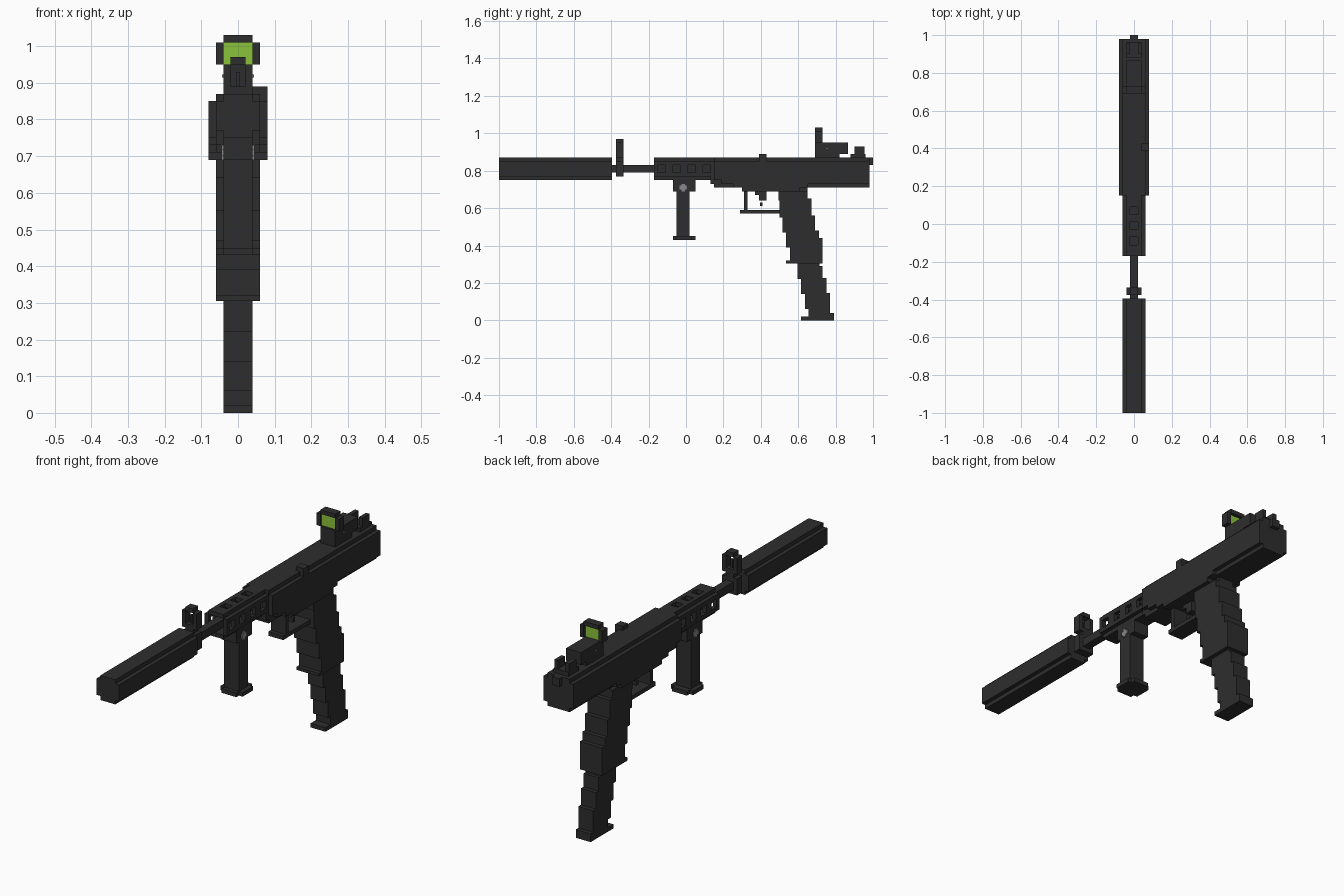
import bpy, bmesh
from mathutils import Matrix


def material(name, rgb):
    m = bpy.data.materials.new(name)
    m.diffuse_color = (*rgb, 1)
    return m


DARK = material("gunmetal", (0.027, 0.027, 0.027))
GREEN = material("lens green", (0.26, 0.54, 0.045))
GREY = material("bolt grey", (0.25, 0.25, 0.25))


def part(name, boxes, mat=DARK):
    """Blocks as (x0, x1, y0, y1, z0, z1) joined in one flat-shaded object."""
    bm = bmesh.new()
    for x0, x1, y0, y1, z0, z1 in boxes:
        m = Matrix.Translation(((x0 + x1) / 2, (y0 + y1) / 2, (z0 + z1) / 2))
        bmesh.ops.create_cube(bm, size=1, matrix=m @ Matrix.Diagonal((x1 - x0, y1 - y0, z1 - z0, 1)))
    me = bpy.data.meshes.new(name)
    bm.to_mesh(me)
    bm.free()
    me.materials.append(mat)
    ob = bpy.data.objects.new(name, me)
    bpy.context.collection.objects.link(ob)
    return ob


def mid(h, *r):
    """Block centred on x = 0 with half width h."""
    return (-h, h, *r)


def pair(x0, x1, *r):
    """Block and its mirror image."""
    return [(x0, x1, *r), (-x1, -x0, *r)]


def slabs(h, steps):
    """Stack of centred blocks from (y0, y1, z0, z1) steps."""
    return [mid(h, *s) for s in steps]


# suppressor with stepped corners, and barrel
part("suppressor", [mid(.06, -1, -.395, .77, .85), mid(.04, -1, -.395, .75, .87)])
part("barrel", [mid(.02, -.4, .15, .79, .83)])

# front sight: post, ring and aiming pin
part("front_sight", [mid(.04, -.375, -.335, .77, .85), mid(.02, -.375, -.335, .77, .89),
                     mid(.02, -.375, -.335, .95, .97), mid(.005, -.36, -.35, .89, .93)]
     + pair(.02, .04, -.375, -.335, .89, .95) + pair(.015, .04, -.375, -.335, .87, .89))

# hollow barrel shroud with vent holes in sides and top
shroud = [mid(.04, -.17, .15, .75, .77)]
shroud += pair(.04, .06, -.17, .15, .77, .79) + pair(.04, .06, -.17, .15, .83, .85)
shroud += pair(.02, .04, -.17, .15, .85, .87)
for c in (-.17, -.09, -.01, .07, .15):
    shroud += pair(.04, .06, max(c - .02, -.17), min(c + .02, .15), .79, .83)
for a, b in ((-.17, -.11), (-.07, -.03), (.01, .05), (.09, .15)):
    shroud.append(mid(.02, a, b, .85, .87))
part("barrel_shroud", shroud)

# receiver: body, top ridge, stepped underside and rear cap
part("receiver", [
    mid(.08, .15, .98, .75, .85), mid(.06, .15, .98, .71, .87),
    mid(.06, .13, .2, .73, .77), mid(.08, .19, .98, .73, .76),
    mid(.08, .25, .65, .71, .74), mid(.08, .30, .61, .69, .72),
    mid(.04, .61, .65, .69, .72), mid(.02, .97, 1, .83, .87)])
part("charging_handle", [(.04, .08, .39, .43, .83, .89)])

# foregrip with mount, foot and through bolt
part("foregrip", [
    mid(.04, -.07, .05, .69, .76), mid(.04, -.05, .02, .44, .70),
    mid(.04, -.07, .05, .43, .45), mid(.06, -.05, .03, .43, .45)])
part("foregrip_bolt", [mid(.045, -.035, .005, .70, .72), mid(.045, -.025, -.005, .69, .73)], GREY)

# trigger and guard
part("trigger_guard", [mid(.04, .29, .51, .57, .59), mid(.04, .31, .33, .58, .70)])
part("trigger", [mid(.02, .37, .43, .67, .70), mid(.02, .39, .43, .64, .68), mid(.02, .395, .41, .61, .63)])

# raked pistol grip in steps
part("pistol_grip", slabs(.06, [
    (.495, .61, .64, .70), (.495, .65, .64, .69), (.50, .67, .55, .65),
    (.515, .69, .47, .56), (.535, .71, .39, .48), (.555, .73, .32, .44),
    (.535, .73, .305, .32)]))

# magazine below the grip
part("magazine", slabs(.04, [
    (.595, .715, .28, .32), (.595, .73, .22, .29), (.615, .75, .14, .225),
    (.635, .77, .06, .145), (.655, .77, .02, .065), (.655, .79, .01, .04),
    (.615, .79, 0, .02)]))

# reflex optic: base, body, window frame and lens
part("optic", [
    mid(.04, .69, .82, .86, .91), mid(.04, .69, .865, .89, .95),
    mid(.04, .69, .73, 1.01, 1.03)] + pair(.04, .06, .69, .73, .95, 1.01))
part("optic_lens", [mid(.04, .70, .715, .95, 1.01)], GREEN)
part("optic_screws", [mid(.043, .75, .757, .915, .922)], GREY)

# rear sight with two ears
part("rear_sight", [mid(.04, .88, .96, .86, .89)] + pair(.02, .04, .90, .955, .88, .93))
